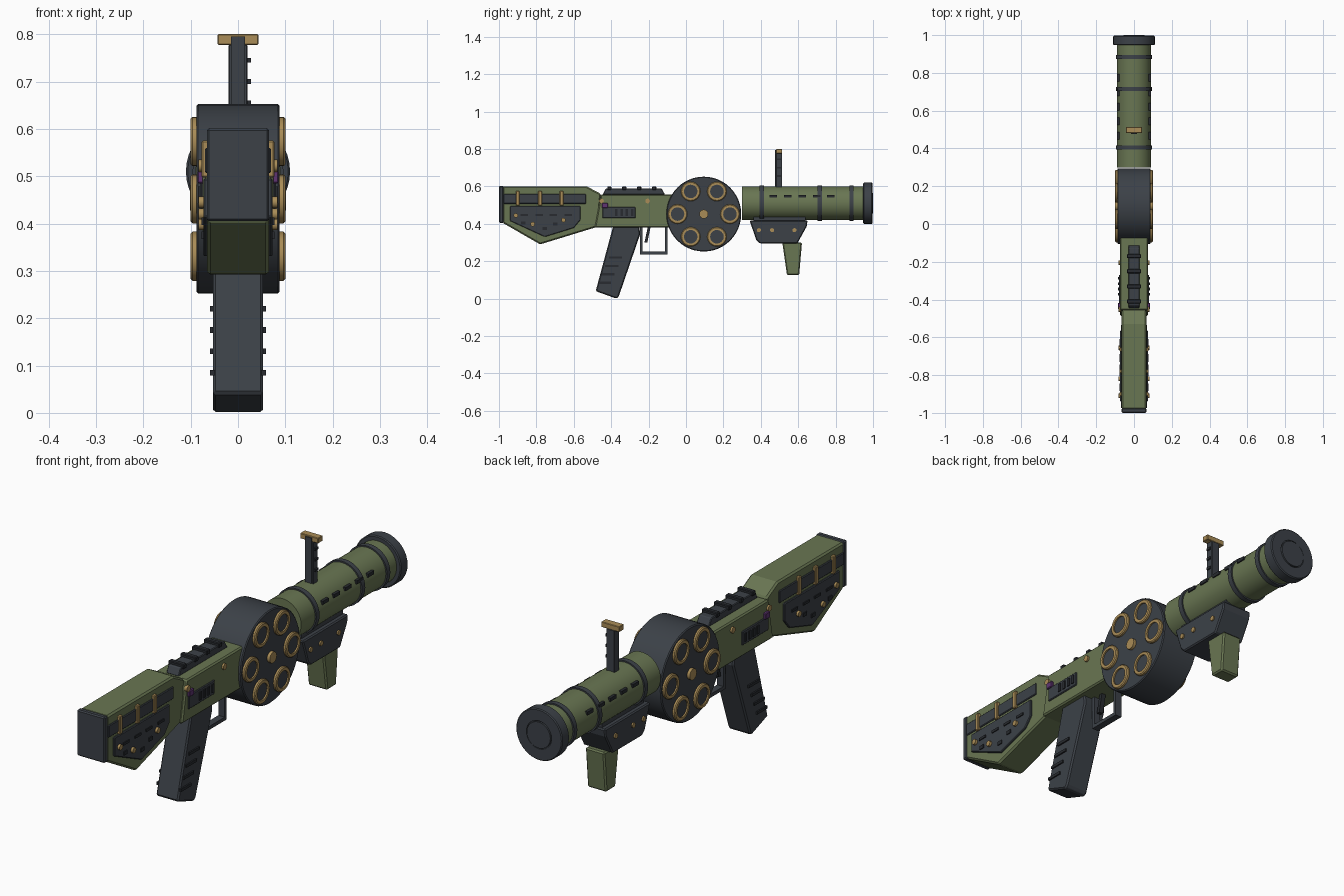
import bpy, bmesh, math
from mathutils import Vector, Matrix


def material(name, rgb):
    m = bpy.data.materials.new(name)
    m.diffuse_color = (*rgb, 1)
    return m


GREEN = material("olive green", (0.141, 0.181, 0.085))
DARK = material("gunmetal", (0.045, 0.053, 0.064))
BLACK = material("dark steel", (0.021, 0.024, 0.029))
BRASS = material("brass", (0.40, 0.265, 0.095))
PURPLE = material("purple", (0.115, 0.035, 0.17))


def finish(name, bm, mat, bevel=0, mirror=False, smooth=False):
    bmesh.ops.recalc_face_normals(bm, faces=bm.faces)
    me = bpy.data.meshes.new(name)
    bm.to_mesh(me)
    bm.free()
    me.materials.append(mat)
    if smooth:
        me.shade_smooth()
        me.set_sharp_from_angle(angle=math.radians(35))
    ob = bpy.data.objects.new(name, me)
    bpy.context.collection.objects.link(ob)
    if bevel:
        b = ob.modifiers.new("bevel", 'BEVEL')
        b.width, b.segments, b.limit_method = bevel, 1, 'ANGLE'
    if mirror:
        ob.modifiers.new("mirror", 'MIRROR')
    return ob


def prism(name, pts, x0, x1, mat, bevel=0, mirror=False):
    """Side outline in (y, z), extruded from x0 to x1."""
    bm = bmesh.new()
    f = bm.faces.new([bm.verts.new((x0, y, z)) for y, z in pts])
    r = bmesh.ops.extrude_face_region(bm, geom=[f])
    vs = [v for v in r["geom"] if isinstance(v, bmesh.types.BMVert)]
    bmesh.ops.translate(bm, verts=vs, vec=(x1 - x0, 0, 0))
    return finish(name, bm, mat, bevel, mirror)


def box(name, x, y, z, mat, bevel=0, mirror=False):
    """Box from (low, high) ranges."""
    pts = [(y[0], z[0]), (y[1], z[0]), (y[1], z[1]), (y[0], z[1])]
    return prism(name, pts, x[0], x[1], mat, bevel, mirror)


def lathe(name, pts, centre, axis, mat, steps=32, closed=False, mirror=False):
    """Profile of (radius, distance along axis) turned about the axis."""
    bm = bmesh.new()
    c, a = Vector(centre), Vector(axis)
    vs = [bm.verts.new(c + a * t + Vector((0, 0, r))) for r, t in pts]
    es = [bm.edges.new(p) for p in zip(vs, vs[1:])]
    if closed:
        es.append(bm.edges.new((vs[-1], vs[0])))
    bmesh.ops.spin(bm, geom=vs + es, cent=c, axis=a, angle=2 * math.pi, steps=steps)
    bmesh.ops.remove_doubles(bm, verts=bm.verts, dist=1e-4)
    return finish(name, bm, mat, 0, mirror, True)


def disc(name, r, x0, x1, y, z, mat, steps=12):
    """Mirrored round stud on the sides."""
    return lathe(name, [(0, x0), (r, x0), (r, x1), (0, x1)], (0, y, z), (1, 0, 0),
                 mat, steps, mirror=True)


# --- shoulder stock ---
prism("stock", [(-0.98, 0.60), (-0.53, 0.60), (-0.455, 0.56), (-0.47, 0.385),
                (-0.78, 0.29), (-0.98, 0.405)], -0.065, 0.065, GREEN, 0.007)
box("butt_plate", (-0.066, 0.066), (-1.0, -0.975), (0.405, 0.602), DARK, 0.005)
prism("stock_panel", [(-0.94, 0.495), (-0.565, 0.495), (-0.565, 0.42), (-0.60, 0.378),
                      (-0.755, 0.33), (-0.94, 0.415)], 0.06, 0.073, DARK, 0.003, True)
box("stock_strip", (0.06, 0.070), (-0.975, -0.535), (0.507, 0.56), DARK, 0.003, True)
for y in (-0.90, -0.78, -0.665):
    box("stock_band", (0.06, 0.077), (y - 0.01, y + 0.01), (0.497, 0.575), BRASS, 0.003, True)
for y in (-0.865, -0.785, -0.71, -0.63):
    box("stock_slot", (0.07, 0.077), (y - 0.02, y + 0.02), (0.441, 0.452), BLACK, 0, True)
for y, z in ((-0.87, 0.405), (-0.755, 0.375), (-0.70, 0.40)):
    box("stock_lug", (0.07, 0.077), (y - 0.012, y + 0.012), (z - 0.008, z + 0.008), BLACK, 0, True)
for y, z in ((-0.91, 0.445), (-0.82, 0.398), (-0.655, 0.42)):
    disc("stock_stud", 0.012, 0.07, 0.083, y, z, BRASS)

# --- receiver ---
prism("receiver", [(-0.488, 0.38), (-0.455, 0.557), (0.0, 0.557), (0.0, 0.38)],
      -0.075, 0.075, GREEN, 0.006)
box("receiver_panel", (0.07, 0.080), (-0.447, -0.27), (0.43, 0.49), DARK, 0.003, True)
for i in range(4):
    y = -0.372 + i * 0.028
    box("receiver_slot", (0.075, 0.084), (y - 0.007, y + 0.007), (0.443, 0.478), BLACK, 0, True)
box("selector", (0.07, 0.086), (-0.45, -0.418), (0.485, 0.512), PURPLE, 0.003, True)
for y in (-0.452, -0.205):
    disc("receiver_stud", 0.013, 0.07, 0.083, y, 0.522, BRASS)

# --- top rail ---
prism("top_rail", [(-0.445, 0.556), (-0.43, 0.588), (-0.13, 0.588), (-0.112, 0.556)],
      -0.03, 0.03, DARK, 0.003)
for y in (-0.41, -0.33, -0.25, -0.17):
    box("rail_rib", (-0.037, 0.037), (y - 0.011, y + 0.011), (0.58, 0.60), BLACK, 0.003)

# --- pistol grip, guard and trigger ---
prism("pistol_grip", [(-0.39, 0.385), (-0.25, 0.385), (-0.245, 0.345), (-0.36, 0.01),
                      (-0.372, 0.0), (-0.483, 0.04)], -0.053, 0.053, DARK, 0.006)
for i in range(4):
    y, z = -0.378 - i * 0.019, 0.22 - i * 0.045
    box("grip_rib", (0.05, 0.059), (y - 0.035, y + 0.035), (z - 0.006, z + 0.006), BLACK, 0, True)
box("guard_bottom", (-0.015, 0.015), (-0.245, -0.098), (0.237, 0.252), DARK)
box("guard_front", (-0.015, 0.015), (-0.112, -0.098), (0.252, 0.38), DARK)
box("guard_rear", (-0.015, 0.015), (-0.245, -0.232), (0.252, 0.38), DARK)
prism("trigger", [(-0.205, 0.38), (-0.19, 0.38), (-0.207, 0.30), (-0.222, 0.30)],
      -0.01, 0.01, BLACK)

# --- drum magazine with chambers on both faces ---
DY, DZ = 0.095, 0.452
lathe("drum", [(0, -0.088), (0.196, -0.088), (0.2, -0.084), (0.2, 0.084), (0.196, 0.088),
               (0, 0.088)], (0, DY, DZ), (1, 0, 0), DARK, 48)
for i in range(6):
    a = i * math.pi / 3
    y, z = DY + 0.14 * math.cos(a), DZ + 0.14 * math.sin(a)
    lathe("chamber_ring", [(0.036, 0.085), (0.052, 0.085), (0.052, 0.096), (0.048, 0.1),
                           (0.036, 0.1)], (0, y, z), (1, 0, 0), BRASS, 24, True, True)
    disc("chamber_core", 0.036, 0.085, 0.094, y, z, DARK, 24)
disc("drum_hub", 0.024, 0.085, 0.101, DY, DZ, BRASS, 16)

# --- barrel ---
BZ = 0.51
lathe("barrel", [(0, 0.30), (0.09, 0.30), (0.09, 0.96), (0, 0.96)], (0, 0, BZ), (0, 1, 0), GREEN, 40)
for y in (0.405, 0.715, 0.885):
    lathe("barrel_band", [(0.085, y - 0.011), (0.096, y - 0.011), (0.096, y + 0.011),
                          (0.085, y + 0.011)], (0, 0, BZ), (0, 1, 0), DARK, 40, True)
lathe("muzzle_cap", [(0, 0.947), (0.106, 0.947), (0.11, 0.951), (0.11, 0.993), (0.106, 0.997),
                     (0.06, 0.997), (0.06, 0.992), (0.056, 0.992), (0.056, 1.0), (0, 1.0)],
      (0, 0, BZ), (0, 1, 0), DARK, 40)
for i in range(5):
    y = 0.467 + i * 0.077
    box("barrel_slot", (0.075, 0.09), (y - 0.02, y + 0.02), (0.54, 0.555), BLACK, 0, True)

# --- raised sight ---
box("sight_post", (-0.02, 0.02), (0.482, 0.514), (0.59, 0.778), DARK, 0.002)
box("sight_crossbar", (-0.043, 0.043), (0.482, 0.514), (0.777, 0.80), BRASS, 0.002)
box("sight_notch", (-0.015, 0.015), (0.477, 0.487), (0.60, 0.795), DARK)
for z in (0.655, 0.70, 0.745):
    box("sight_mark", (0.018, 0.027), (0.487, 0.509), (z - 0.005, z + 0.005), BLACK)

# --- fore mount and fore grip ---
prism("fore_mount", [(0.34, 0.418), (0.65, 0.418), (0.645, 0.385), (0.595, 0.295),
                     (0.395, 0.295), (0.375, 0.315)], -0.07, 0.07, DARK, 0.005)
box("mount_saddle", (-0.05, 0.05), (0.36, 0.64), (0.41, 0.45), DARK)
for y in (0.39, 0.46, 0.58):
    disc("mount_stud", 0.011, 0.065, 0.076, y, 0.366, BRASS)
prism("fore_grip", [(0.515, 0.30), (0.62, 0.30), (0.605, 0.125), (0.54, 0.125)],
      -0.045, 0.045, GREEN, 0.006)
